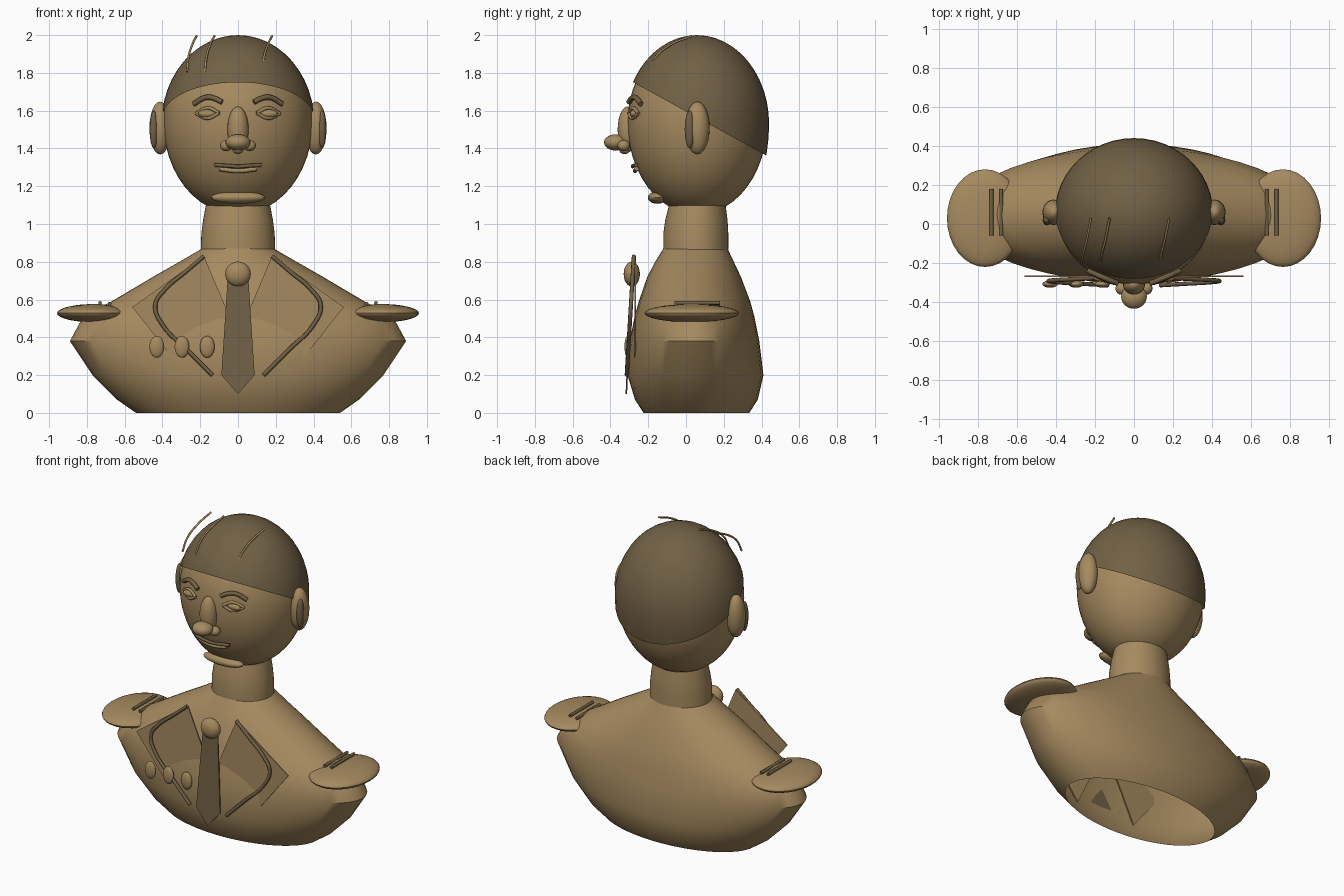
import bpy, bmesh, math
from mathutils import Vector

if "Cube" in bpy.data.objects:
    bpy.data.objects.remove(bpy.data.objects["Cube"])


def material(name, rgb):
    m = bpy.data.materials.new(name)
    m.diffuse_color = (*rgb, 1)
    m.use_nodes = True
    m.node_tree.nodes["Principled BSDF"].inputs["Base Color"].default_value = m.diffuse_color
    return m


TAN = material("bronze tan", (0.38, 0.255, 0.115))
DARK = material("dark bronze", (0.165, 0.118, 0.06))


def finish(name, bm, mat, smooth=True):
    bmesh.ops.recalc_face_normals(bm, faces=bm.faces)
    me = bpy.data.meshes.new(name)
    bm.to_mesh(me)
    bm.free()
    if smooth:
        me.shade_smooth()
        me.set_sharp_from_angle(angle=math.radians(40))
    me.materials.append(mat)
    ob = bpy.data.objects.new(name, me)
    bpy.context.collection.objects.link(ob)
    return ob


def loft(name, rings, mat, n=48):
    """Elliptical rings (z, centre y, radius x, radius y), ends left open."""
    bm = bmesh.new()
    loops = [[bm.verts.new((rx * math.cos(2 * math.pi * i / n),
                            cy + ry * math.sin(2 * math.pi * i / n), z)) for i in range(n)]
             for z, cy, rx, ry in rings]
    for a, b in zip(loops, loops[1:]):
        for i in range(n):
            j = (i + 1) % n
            bm.faces.new((a[i], a[j], b[j], b[i]))
    return finish(name, bm, mat)


def ellipsoid(name, centre, radii, mat, seg=24, lower=None, cut=None):
    """Ellipsoid with an optional different lower radius and a cutting plane."""
    bm = bmesh.new()
    bmesh.ops.create_uvsphere(bm, u_segments=seg, v_segments=seg // 2, radius=1)
    for v in bm.verts:
        rz = lower if lower and v.co.z < 0 else radii[2]
        v.co = Vector((v.co.x * radii[0], v.co.y * radii[1], v.co.z * rz)) + Vector(centre)
    if cut:
        bmesh.ops.bisect_plane(bm, geom=bm.verts[:] + bm.edges[:] + bm.faces[:],
                               plane_co=cut[0], plane_no=cut[1], clear_inner=True)
    return finish(name, bm, mat)


def tube(name, pts, radius, mat):
    """Smooth round tube through a few points."""
    cu = bpy.data.curves.new(name, 'CURVE')
    cu.dimensions = '3D'
    cu.bevel_depth = radius
    cu.bevel_resolution = 2
    cu.resolution_u = 6
    cu.use_fill_caps = True
    sp = cu.splines.new('BEZIER')
    sp.bezier_points.add(len(pts) - 1)
    for p, co in zip(sp.bezier_points, pts):
        p.co = co
        p.handle_left_type = p.handle_right_type = 'AUTO'
    cu.materials.append(mat)
    ob = bpy.data.objects.new(name, cu)
    bpy.context.collection.objects.link(ob)
    bpy.ops.object.select_all(action='DESELECT')
    ob.select_set(True)
    bpy.context.view_layer.objects.active = ob
    bpy.ops.object.convert(target='MESH')
    return ob


def plate(name, pts, mat, thick=0.008):
    """Flat polygon facing the front, with a little thickness."""
    bm = bmesh.new()
    f = bm.faces.new([bm.verts.new(p) for p in pts])
    ext = bmesh.ops.extrude_face_region(bm, geom=[f])
    for v in ext["geom"]:
        if isinstance(v, bmesh.types.BMVert):
            v.co.y += thick
    return finish(name, bm, mat, smooth=False)


HEAD_C, HEAD_R, HEAD_LOW = (0, 0.06, 1.54), (0.395, 0.37, 0.45), 0.49


def face_y(x, z):
    """Front surface of the head."""
    rz = HEAD_R[2] if z > HEAD_C[2] else HEAD_LOW
    k = 1 - (x / HEAD_R[0]) ** 2 - ((z - HEAD_C[2]) / rz) ** 2
    return HEAD_C[1] - HEAD_R[1] * math.sqrt(max(k, 0))


def on_face(pts, lift):
    return [(x, face_y(x, z) - lift, z) for x, z in pts]


# Bust and neck
loft("torso", [(0, 0.055, 0.54, 0.28), (0.07, 0.055, 0.64, 0.325), (0.2, 0.05, 0.77, 0.36),
               (0.38, 0.045, 0.89, 0.343), (0.51, 0.045, 0.82, 0.317), (0.59, 0.045, 0.67, 0.295),
               (0.72, 0.043, 0.45, 0.248), (0.80, 0.045, 0.31, 0.208), (0.87, 0.05, 0.19, 0.17)], TAN)
loft("neck", [(0.865, 0.052, 0.197, 0.172), (0.95, 0.052, 0.194, 0.172),
              (1.02, 0.055, 0.185, 0.165), (1.10, 0.06, 0.17, 0.15)], TAN)

# Head and hair cap
ellipsoid("head", HEAD_C, HEAD_R, TAN, 48, HEAD_LOW)
ellipsoid("hair_cap", (0, 0.057, 1.53), (0.405, 0.383, 0.47), DARK, 48, 0.6,
          cut=((0, -0.28, 1.75), (0, 0.55, 1)))

# Loose hair strands
for x, top in ((-0.22, 1.995), (-0.125, 1.995), (0.075, 1.965), (0.18, 1.995)):
    tube("hair_strand", [(x, 0.03, top), (x - 0.022, -0.08, top - 0.045),
                         (x - 0.042, -0.16, top - 0.11), (x - 0.05, -0.2, top - 0.19)], 0.006, TAN)

# Nose
ellipsoid("nose_bridge", (0, -0.31, 1.5), (0.056, 0.052, 0.122), TAN)
ellipsoid("nose_tip", (0, -0.372, 1.432), (0.066, 0.062, 0.043), TAN)
ellipsoid("nose_base", (0, -0.325, 1.395), (0.03, 0.03, 0.025), TAN, 16)

# Mouth and chin
tube("upper_lip", on_face([(-0.122, 1.312), (-0.05, 1.308), (0, 1.304), (0.05, 1.308), (0.122, 1.312)], 0.018),
     0.01, DARK)
tube("lower_lip", on_face([(-0.1, 1.292), (0, 1.281), (0.1, 1.292)], 0.016), 0.012, TAN)
ellipsoid("chin", (0, -0.152, 1.14), (0.145, 0.05, 0.033), TAN)

# Paired features
for side, s in (("left", -1), ("right", 1)):
    ellipsoid(side + "_nostril", (s * 0.062, -0.33, 1.415), (0.033, 0.033, 0.03), TAN, 16)
    ellipsoid(side + "_eye", (s * 0.16, face_y(0.16, 1.585), 1.584), (0.05, 0.02, 0.022), TAN)
    for lid, peak in (("upper", 1.614), ("lower", 1.56)):
        tube(f"{side}_{lid}_eyelid",
             on_face([(s * 0.1, 1.588), (s * 0.16, peak), (s * 0.222, 1.585)], 0.008), 0.009, TAN)
    brow = [(0.085, 1.645), (0.125, 1.665), (0.17, 1.67), (0.235, 1.635)]
    tube(side + "_eyebrow", on_face([(s * x, z) for x, z in brow], 0.012), 0.014, DARK)
    ellipsoid(side + "_ear", (s * 0.412, 0.06, 1.508), (0.057, 0.065, 0.14), TAN)
    ellipsoid(side + "_inner_ear", (s * 0.446, 0.02, 1.5), (0.022, 0.027, 0.1), DARK, 16)

    # Shoulder pad with its two bars
    ellipsoid(side + "_shoulder_pad", (s * 0.763, 0.03, 0.528), (0.195, 0.25, 0.048), TAN, 32)
    for x, z in ((0.73, 0.582), (0.68, 0.578)):
        tube(side + "_shoulder_bar", [(s * x, -0.06, z), (s * x, 0.18, z)], 0.01, DARK)

    # Lapel panel and its curved trim
    plate(side + "_lapel", [(s * x, -0.272, z) for x, z in
                            ((0.18, 0.83), (0.56, 0.56), (0.22, 0.13), (0.04, 0.5))], TAN)
    trim = [(0.18, 0.83), (0.28, 0.745), (0.385, 0.655), (0.438, 0.57), (0.395, 0.46),
            (0.27, 0.335), (0.135, 0.2)]
    tube(side + "_lapel_trim", [(s * x, -0.276 - (0.83 - z) * 0.06, z) for x, z in trim], 0.011, DARK)

# Tie
plate("tie", [(x, -0.293 - (0.7 - z) * 0.045, z) for x, z in
              ((-0.055, 0.71), (0.055, 0.71), (0.088, 0.2), (0, 0.1), (-0.088, 0.2))], DARK)
ellipsoid("tie_knot", (0, -0.287, 0.735), (0.068, 0.043, 0.066), TAN)

# Row of medals on one side of the chest
for x in (-0.43, -0.297, -0.163):
    ellipsoid("medal", (x, -0.308, 0.35), (0.039, 0.018, 0.058), TAN, 20)
